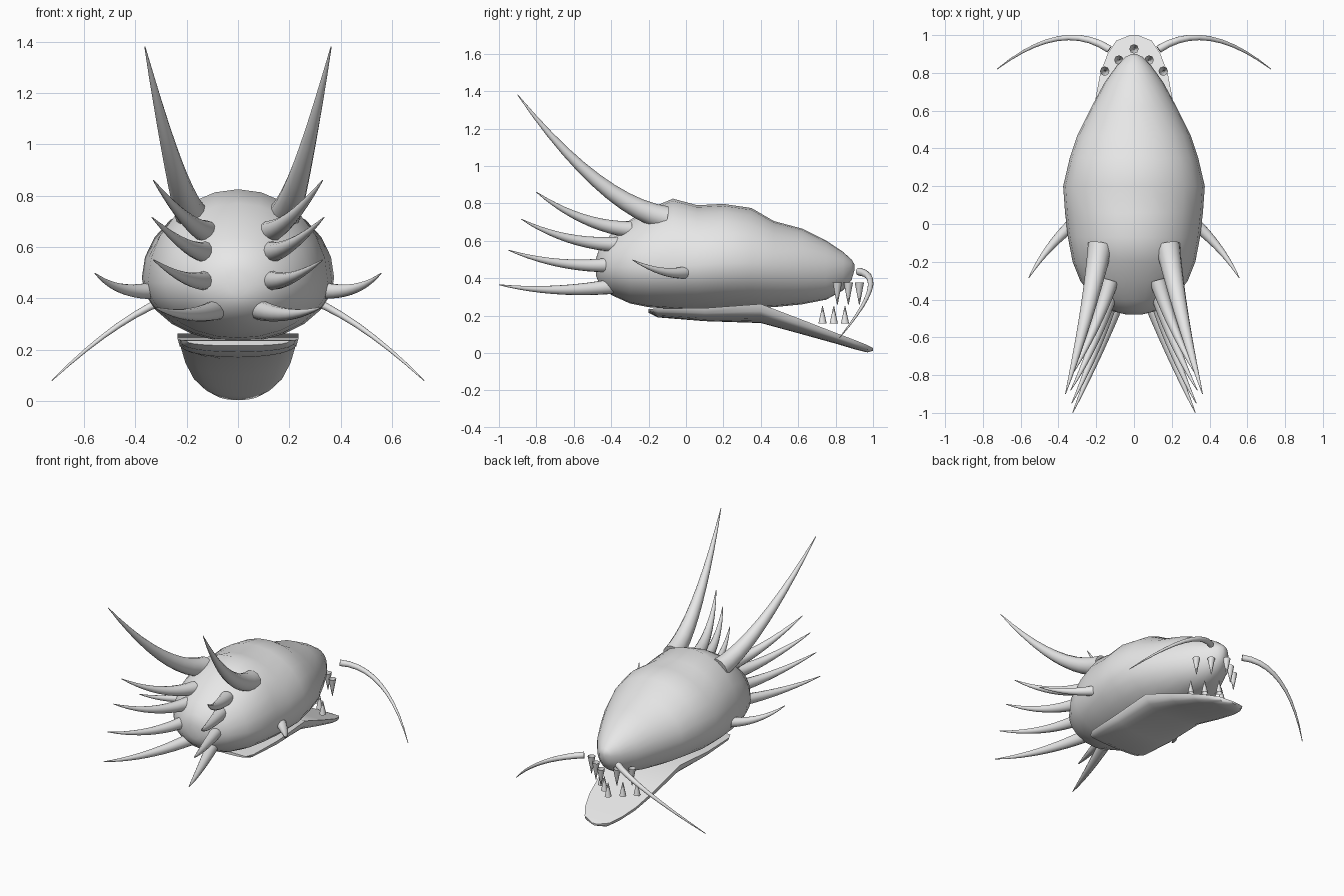
import bpy, bmesh, math
from mathutils import Vector

if "Cube" in bpy.data.objects:
    bpy.data.objects.remove(bpy.data.objects["Cube"])

mat = bpy.data.materials.new("light grey")
mat.diffuse_color = (0.8, 0.8, 0.8, 1)
mat.use_nodes = True
mat.node_tree.nodes["Principled BSDF"].inputs["Base Color"].default_value = mat.diffuse_color


def finish(bm, name, angle=60):
    bmesh.ops.recalc_face_normals(bm, faces=bm.faces)
    me = bpy.data.meshes.new(name)
    bm.to_mesh(me)
    bm.free()
    ob = bpy.data.objects.new(name, me)
    bpy.context.collection.objects.link(ob)
    me.materials.append(mat)
    bpy.ops.object.select_all(action='DESELECT')
    ob.select_set(True)
    bpy.context.view_layer.objects.active = ob
    bpy.ops.object.shade_smooth_by_angle(angle=math.radians(angle))
    return ob


def loft(bm, rings, caps=True):
    """Skin a list of closed point rings."""
    rows = [[bm.verts.new(p) for p in r] for r in rings]
    n = len(rows[0])
    for a, b in zip(rows, rows[1:]):
        for i in range(n):
            j = (i + 1) % n
            bm.faces.new((a[i], a[j], b[j], b[i]))
    if caps:
        bm.faces.new(rows[0])
        bm.faces.new(rows[-1])


def spike(name, p0, p1, p2, radius, power=1.0, steps=10, sides=12):
    """Tapered horn along a quadratic bend."""
    p0, p1, p2 = Vector(p0), Vector(p1), Vector(p2)
    rings = []
    for k in range(steps + 1):
        t = k / steps
        c = p0 * (1 - t) ** 2 + p1 * 2 * t * (1 - t) + p2 * t * t
        d = ((p1 - p0) * (1 - t) + (p2 - p1) * t).normalized()
        u = d.cross(Vector((0.1, 0.2, 1))).normalized()
        v = d.cross(u)
        r = radius * (1 - t) ** power + 0.002
        rings.append([c + (u * math.cos(a) + v * math.sin(a)) * r
                      for a in (2 * math.pi * i / sides for i in range(sides))])
    bm = bmesh.new()
    loft(bm, rings)
    return finish(bm, name)


# Head: y, half width, bottom, height of widest point, top
SECTIONS = [(-.48, .04, .41, .46, .51), (-.46, .12, .36, .46, .57),
            (-.40, .21, .31, .46, .635), (-.30, .285, .265, .46, .71),
            (-.20, .325, .245, .46, .77), (-.07, .35, .235, .465, .825),
            (.06, .365, .23, .47, .79), (.2, .375, .235, .48, .797),
            (.35, .34, .24, .48, .775), (.47, .30, .245, .47, .705),
            (.62, .225, .26, .46, .665), (.75, .155, .285, .45, .60),
            (.84, .09, .335, .45, .54), (.885, .045, .39, .455, .50),
            (.90, .012, .44, .46, .475)]
rings = []
for y, w, lo, mid, hi in SECTIONS:
    ring = []
    for i in range(24):
        a = 2 * math.pi * i / 24
        s = math.sin(a)
        ring.append((w * math.cos(a), y, mid + s * ((hi - mid) if s > 0 else (mid - lo))))
    rings.append(ring)
bm = bmesh.new()
loft(bm, rings)
finish(bm, "head")

# Lower jaw: flat top, rounded underside (y, half width, top, bottom)
JAW = [(-.20, .20, .235, .215), (-.15, .225, .238, .19), (.1, .235, .24, .17),
       (.4, .235, .262, .16), (.62, .212, .178, .10), (.8, .178, .108, .05),
       (.9, .14, .07, .02), (.97, .095, .042, .003), (1.0, .02, .026, .012)]
rings = []
for y, w, hi, lo in JAW:
    rings.append([(-w * math.cos(math.pi * i / 12), y,
                   hi - (hi - lo) * math.sin(math.pi * i / 12) ** 0.7)
                  for i in range(13)])
bm = bmesh.new()
loft(bm, rings)
finish(bm, "lower_jaw", 45)

# Paired horns, spikes and whiskers: base, bend, tip, radius, taper
PAIRED = [
    ("large_horn", (.178, -.11, .72), (.235, -.46, .80), (.363, -.9, 1.38), .064, .9),
    ("crest_spike_1", (.125, -.30, .66), (.20, -.56, .68), (.33, -.8, .86), .042, .9),
    ("crest_spike_2", (.125, -.36, .58), (.20, -.64, .58), (.335, -.88, .715), .04, .9),
    ("crest_spike_3", (.125, -.41, .47), (.20, -.69, .455), (.33, -.95, .55), .037, .9),
    ("crest_spike_4", (.085, -.40, .355), (.20, -.72, .315), (.325, -1.0, .365), .038, .9),
    ("cheek_horn", (.335, -.01, .43), (.47, -.13, .415), (.557, -.285, .497), .031, .9),
    ("whisker", (.13, .925, .435), (.38, 1.09, .41), (.725, .82, .08), .019, .8),
]
for name, p0, p1, p2, r, power in PAIRED:
    for side, sx in (("left", -1), ("right", 1)):
        a, b, c = [(p[0] * sx, p[1], p[2]) for p in (p0, p1, p2)]
        spike(f"{name}_{side}", a, b, c, r, power)


# Teeth: open cones
def tooth(name, x, y, z_base, z_tip, r):
    bm = bmesh.new()
    loft(bm, [[(x + q * math.cos(k * math.pi / 4), y + q * math.sin(k * math.pi / 4), z)
               for k in range(8)] for q, z in ((r, z_base), (.002, z_tip))], caps=False)
    finish(bm, name)


for i, x in enumerate((-.155, -.08, 0, .08, .155)):
    back = abs(i - 2)
    tooth(f"upper_tooth_{i + 1}", x, .927 - .059 * back, .377, .258, .025)
    tooth(f"lower_tooth_{i + 1}", x * .88, .85 - .06 * back, .157, .25, .022)
